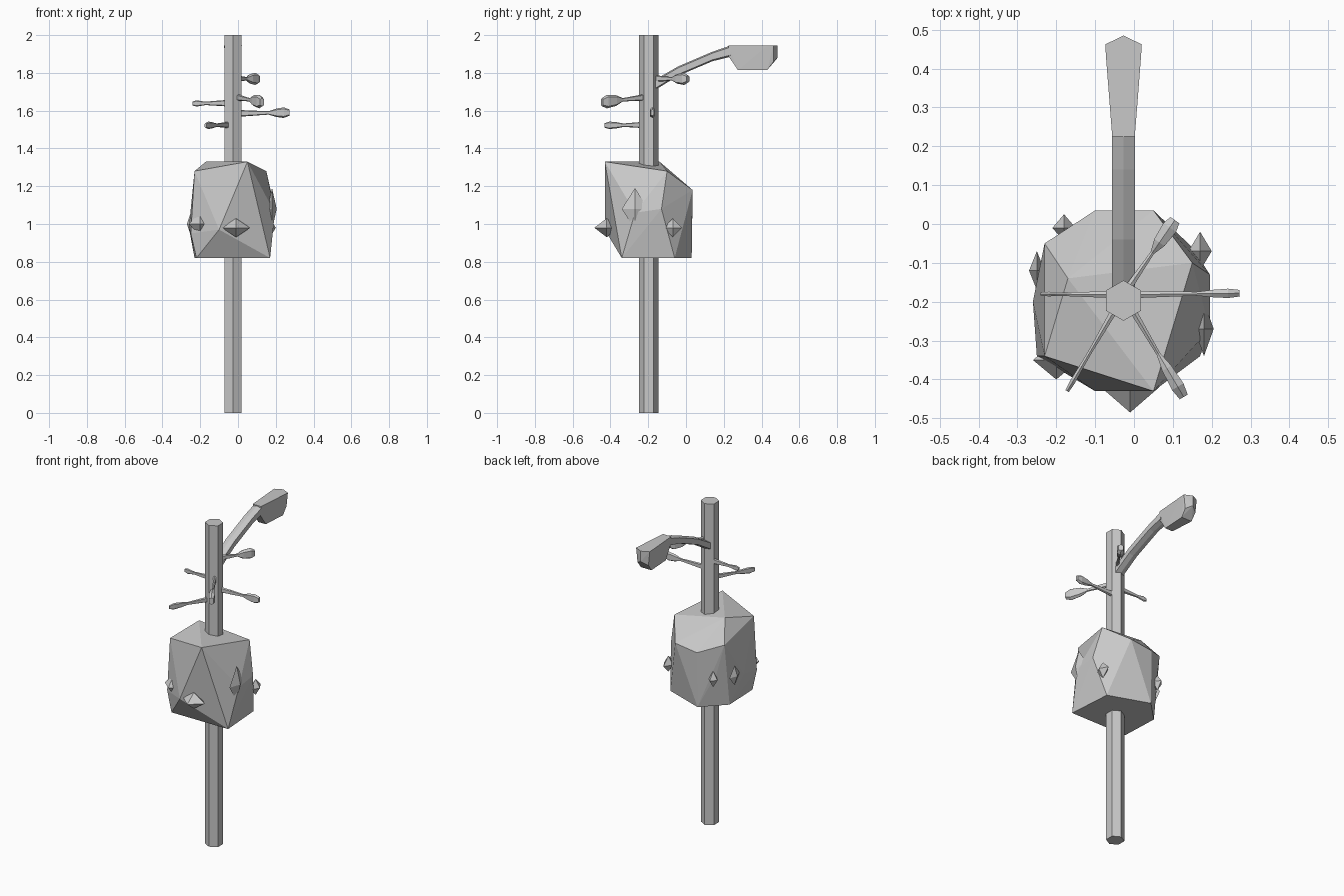
import bpy, bmesh, math
from mathutils import Vector

if "Cube" in bpy.data.objects:
    bpy.data.objects.remove(bpy.data.objects["Cube"])

grey = bpy.data.materials.new("plain_grey")
grey.diffuse_color = (0.58, 0.58, 0.58, 1)
grey.use_nodes = True
grey.node_tree.nodes["Principled BSDF"].inputs["Base Color"].default_value = grey.diffuse_color
CX, CY = -0.027, -0.197


def finish(name, bm):
    bmesh.ops.recalc_face_normals(bm, faces=bm.faces)
    me = bpy.data.meshes.new(name)
    bm.to_mesh(me)
    bm.free()
    me.materials.append(grey)
    ob = bpy.data.objects.new(name, me)
    bpy.context.collection.objects.link(ob)
    return ob


def hull(name, points):
    bm = bmesh.new()
    vs = [bm.verts.new(p) for p in points]
    r = bmesh.ops.convex_hull(bm, input=vs)
    junk = {v for v in r["geom_interior"] + r["geom_unused"]
            if isinstance(v, bmesh.types.BMVert)}
    bmesh.ops.delete(bm, geom=list(junk), context='VERTS')
    return finish(name, bm)


def loft(name, sections, side):
    """Six-sided tube; each section is (centre, half width, half height)."""
    bm = bmesh.new()
    side = Vector(side)
    up = Vector((0, 0, 1))
    shape = [(0, 1), (1, .7), (1, -.7), (0, -1), (-1, -.7), (-1, .7)]
    rings = [[bm.verts.new(Vector(c) + side * (a * w) + up * (b * h)) for a, b in shape]
             for c, w, h in sections]
    for r0, r1 in zip(rings, rings[1:]):
        for i in range(6):
            j = (i + 1) % 6
            bm.faces.new((r0[i], r0[j], r1[j], r1[i]))
    bm.faces.new(rings[0])
    bm.faces.new(rings[-1])
    return finish(name, bm)


# Hexagonal pole
bm = bmesh.new()
ring = [bm.verts.new((CX + .052 * math.sin(i * math.pi / 3),
                      CY + .052 * math.cos(i * math.pi / 3), 0)) for i in range(6)]
f = bm.faces.new(ring)
top = bmesh.ops.extrude_face_region(bm, geom=[f])
bmesh.ops.translate(bm, vec=(0, 0, 2),
                    verts=[v for v in top["geom"] if isinstance(v, bmesh.types.BMVert)])
if not f.is_valid or f not in bm.faces[:]:
    bm.faces.new(ring)
finish("pole", bm)

# Faceted lump round the pole
hull("faceted_lump", [
    (-.23, -.34, 1.28), (.05, -.43, 1.33), (.15, -.10, 1.28), (.05, .035, 1.18),
    (-.23, -.05, 1.21), (-.17, -.14, 1.33), (-.10, .035, 1.16),
    (.195, -.13, 1.08), (.195, -.27, 1.06), (-.26, -.20, .98), (-.25, -.34, .95),
    (-.10, -.43, .97), (-.19, -.03, 1.03),
    (.17, -.34, .82), (-.22, -.34, .82), (-.23, -.10, .82), (-.10, .03, .82), (.15, -.06, .82)])

# Small shards standing out of the lump
for i, (x, y, z, sx, sy, sz) in enumerate([
        (-.01, -.42, .98, .075, .065, .05), (-.20, -.35, 1.0, .06, .05, .06),
        (.17, -.07, .98, .03, .05, .05), (-.18, -.01, 1.0, .03, .035, .05),
        (.18, -.27, 1.08, .025, .07, .11), (-.25, -.12, 1.0, .02, .05, .06)]):
    hull("shard_%d" % i, [(x + a * sx, y + b * sy, z + c * sz) for a, b, c in
                          [(1, 0, 0), (-1, 0, 0), (0, 1, 0), (0, -1, 0), (0, 0, 1), (0, 0, -1)]])

# Twigs with paddle-shaped ends: tip, root height, half width, half height of paddle, paddle share
twigs = {
    "right_twig": ((.272, -.178, 1.59), 1.585, .012, .028, .35),
    "left_twig": ((-.24, -.18, 1.638), 1.64, .006, .017, .30),
    "front_right_twig": ((.128, -.445, 1.645), 1.675, .017, .036, .40),
    "front_left_twig": ((-.172, -.43, 1.522), 1.525, .007, .02, .38),
    "back_right_twig": ((.105, .01, 1.768), 1.77, .02, .032, .42),
}
for name, (tip, z0, w, h, share) in twigs.items():
    root, tip = Vector((CX, CY + .015, z0)), Vector(tip)
    d = tip - root
    side = Vector((d.y, -d.x, 0)).normalized()
    at = lambda t: root + d * t
    loft(name, [(at(0.1), .009, .018), (at(.98 - share), .005, .009),
                (at(1.12 - share), w * .8, h * .8), (at(.9), w, h), (at(1), w * .7, h * .6)], side)

# Curved arm with a hanging head: y, low z, high z, half width
arm = [(-.18, 1.70, 1.755), (-.04, 1.785, 1.835), (.14, 1.862, 1.912), (.235, 1.885, 1.945)]
loft("lamp_arm", [((CX, y, (a + b) / 2), .029, (b - a) / 2) for y, a, b in arm], (1, 0, 0))
head = [(.225, 1.888, 1.945, .029), (.275, 1.815, 1.945, .033),
        (.43, 1.815, 1.945, .045), (.462, 1.858, 1.945, .047)]
pts = [(CX + s * w * k, y, z) for y, a, b, w in head for s in (-1, 1)
       for z, k in ((a, .8), (b, 1))]
hull("lamp_head", pts + [(CX, .485, 1.945), (CX, .485, 1.88)])
